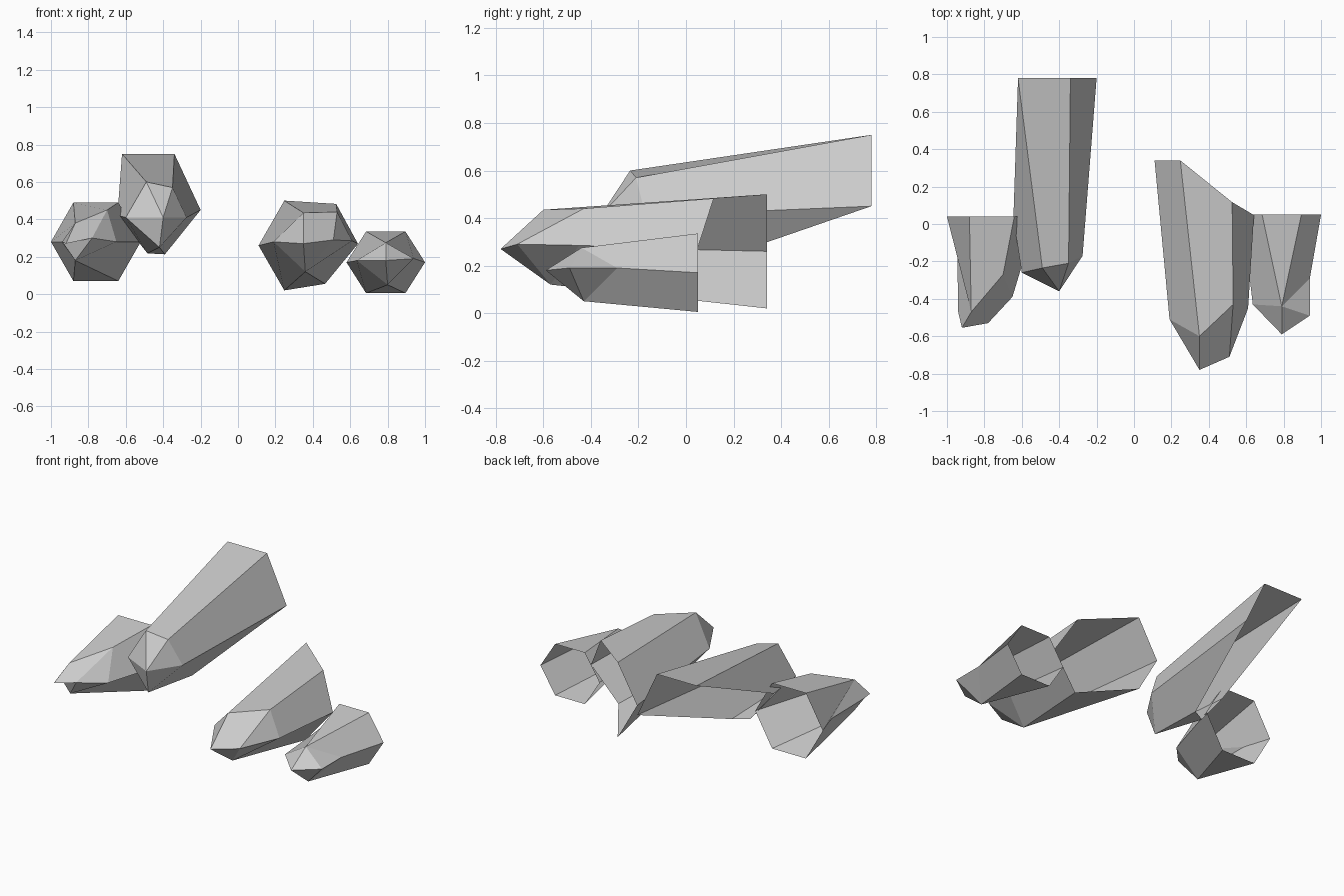
import bpy, bmesh
from math import cos, sin, radians
from mathutils import Vector

default_cube = bpy.data.objects.get("Cube")
if default_cube:
    bpy.data.objects.remove(default_cube, do_unlink=True)

# One plain grey stone colour for every crystal
stone = bpy.data.materials.new("grey_stone")
stone.use_nodes = True
grey = (0.6, 0.6, 0.6, 1)
stone.diffuse_color = grey
stone.node_tree.nodes["Principled BSDF"].inputs["Base Color"].default_value = grey

# Ring order: the six long edges of a crystal, clockwise from the low-x side
EDGES = ("low_x", "top_low_x", "top_high_x", "high_x", "bottom_high_x", "bottom_low_x")


def hexagon(centre, half_width, half_height):
    """Upright six-sided ring, facing along y."""
    ring = []
    for i in range(len(EDGES)):
        angle = radians(180 - 60 * i)
        across = half_width * cos(angle)
        up = half_height * sin(angle) / sin(radians(60))
        ring.append(Vector(centre) + Vector((across, 0, up)))
    return ring


def crystal(name, centre, half_width, half_height, shoulder, tips, slides=None):
    """Open-backed prism: hexagonal root, irregular shoulder, pointed cap.
    slides trims a long edge at the root, as a fraction of its length."""
    shoulder = [Vector(p) for p in shoulder]
    tips = [Vector(p) for p in tips]
    root = hexagon(centre, half_width, half_height)
    for edge, amount in (slides or {}).items():
        i = EDGES.index(edge)
        root[i] = root[i].lerp(shoulder[i], amount)

    bm = bmesh.new()
    made = {}

    def add_face(points):
        corners = []
        for p in points:
            key = tuple(p)
            if key not in made:
                made[key] = bm.verts.new(p)
            if made[key] not in corners:
                corners.append(made[key])
        if len(corners) > 2:
            bm.faces.new(corners)

    # Long sides, then the cap facets
    for i in range(len(EDGES)):
        j = (i + 1) % len(EDGES)
        add_face((root[i], root[j], shoulder[j], shoulder[i]))
        add_face((shoulder[i], shoulder[j], tips[j], tips[i]))
    add_face(tips)

    bmesh.ops.recalc_face_normals(bm, faces=bm.faces)
    mesh = bpy.data.meshes.new(name)
    bm.to_mesh(mesh)
    bm.free()
    mesh.materials.append(stone)
    obj = bpy.data.objects.new(name, mesh)
    bpy.context.collection.objects.link(obj)
    return obj


# Broad crystal, trimmed obliquely where it meets its small neighbour
point, ridge, keel = (.35, -.78, .27), (.51, -.71, .29), (.36, -.57, .12)
crystal("broad_crystal", (.385, .34, .26), .275, .24,
        [(.19, -.51, .28), (.35, -.6, .435), (.53, -.43, .44),
         (.61, -.45, .285), keel, keel],
        [point, point, ridge, ridge, ridge, point],
        {"top_high_x": .29, "high_x": .37, "bottom_high_x": .35})

# Long crystal, rising towards the back with its underside trimmed away
point, keel = (-.4, -.36, .41), (-.42, -.31, .25)
crystal("long_crystal", (-.48, .78, .45), .28, .3,
        [(-.6, -.26, .41), (-.49, -.235, .6), (-.35, -.21, .57),
         (-.275, -.17, .41), keel, keel],
        [point] * len(EDGES),
        {"low_x": .72, "bottom_high_x": .63, "bottom_low_x": .68})

# Blunt crystal beside the long one
side, point, ridge = (-.94, -.47, .28), (-.92, -.555, .27), (-.78, -.53, .3)
keel = (-.87, -.46, .18)
crystal("blunt_crystal", (-.76, .04, .28), .24, .21,
        [(-.945, -.13, .28), (-.87, -.47, .38), (-.7, -.27, .45),
         (-.65, -.39, .28), keel, keel],
        [side, point, ridge, ridge, ridge, side])

# Small crystal beside the broad one
point, ridge = (.79, -.59, .18), (.94, -.49, .19)
peak, keel = (.79, -.44, .275), (.8, -.43, .05)
crystal("small_crystal", (.79, .05, .17), .21, .165,
        [(.635, -.43, .18), peak, peak, (.94, -.29, .19), keel, keel],
        [point, point, ridge, ridge, ridge, point])
